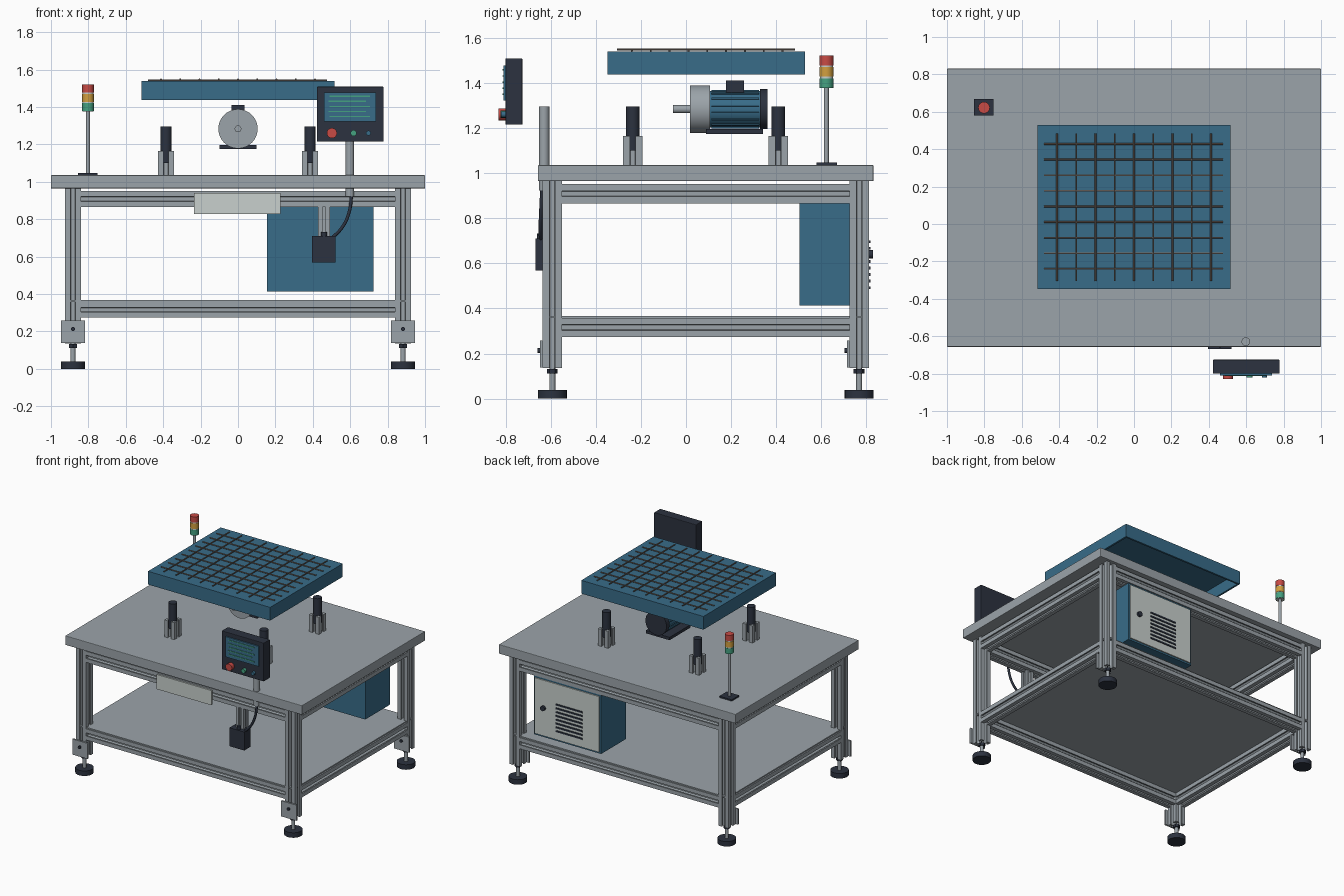
import bpy, bmesh, math
from mathutils import Vector, Matrix

if "Cube" in bpy.data.objects:
    bpy.data.objects.remove(bpy.data.objects["Cube"])


def material(name, r, g, b):
    m = bpy.data.materials.new(name)
    m.diffuse_color = (r, g, b, 1)
    m.use_nodes = True
    m.node_tree.nodes["Principled BSDF"].inputs["Base Color"].default_value = m.diffuse_color
    return m


GREY = material("frame grey", 0.33, 0.37, 0.40)
BLUE = material("machine blue", 0.04, 0.15, 0.25)
DARK = material("dark plastic", 0.025, 0.032, 0.05)
LIGHT = material("light panel grey", 0.58, 0.63, 0.61)
RED = material("red", 0.58, 0.07, 0.06)
AMBER = material("amber", 0.65, 0.35, 0.05)
GREEN = material("green", 0.06, 0.36, 0.22)
WIRE = material("wire brown grey", 0.17, 0.14, 0.12)


def finish(bm, name, mat, smooth=False):
    bmesh.ops.recalc_face_normals(bm, faces=bm.faces)
    me = bpy.data.meshes.new(name)
    bm.to_mesh(me)
    bm.free()
    me.materials.append(mat)
    ob = bpy.data.objects.new(name, me)
    bpy.context.collection.objects.link(ob)
    if smooth:
        bpy.context.view_layer.objects.active = ob
        ob.select_set(True)
        bpy.ops.object.shade_smooth_by_angle(angle=math.radians(35))
        ob.select_set(False)
    return ob


def box(name, mat, x, y, z, bevel=0):
    """Box from (min, max) pairs on each axis."""
    bm = bmesh.new()
    size = [b - a for a, b in (x, y, z)]
    mid = [(a + b) / 2 for a, b in (x, y, z)]
    bmesh.ops.create_cube(bm, size=1, matrix=Matrix.Translation(mid) @ Matrix.Diagonal((*size, 1)))
    ob = finish(bm, name, mat)
    if bevel:
        mod = ob.modifiers.new("edge", "BEVEL")
        mod.width, mod.segments = bevel, 2
    return ob


def rod(name, mat, a, b, r, sides=32):
    """Cylinder between two points."""
    a, b = Vector(a), Vector(b)
    d = b - a
    rot = d.to_track_quat('Z', 'Y').to_matrix().to_4x4()
    bm = bmesh.new()
    bmesh.ops.create_cone(bm, cap_ends=True, segments=sides, radius1=r, radius2=r, depth=d.length,
                          matrix=Matrix.Translation((a + b) / 2) @ rot)
    return finish(bm, name, mat, True)


def extrusion(name, a, b, width=0.085):
    """Square aluminium bar with a T-slot along each side."""
    a, b = Vector(a), Vector(b)
    k = width / 0.085
    side = [(0.0425, 0.0425), (0.0125, 0.0425), (0.0125, 0.0325), (0.022, 0.0325), (0.022, 0.027),
            (0.010, 0.014), (-0.010, 0.014), (-0.022, 0.027), (-0.022, 0.0325), (-0.0125, 0.0325),
            (-0.0125, 0.0425)]
    d = b - a
    u = Vector((0, 1, 0)) if abs(d.x) > 0 else Vector((1, 0, 0))
    v = d.normalized().cross(u)
    bm = bmesh.new()
    verts = []
    for q in range(4):
        c, s = (1, 0, -1, 0)[q], (0, 1, 0, -1)[q]
        for x, y in side:
            verts.append(bm.verts.new(a + u * k * (x * c - y * s) + v * k * (x * s + y * c)))
    face = bm.faces.new(verts)
    ext = bmesh.ops.extrude_face_region(bm, geom=[face], use_keep_orig=True)
    bmesh.ops.translate(bm, vec=d, verts=[g for g in ext["geom"] if isinstance(g, bmesh.types.BMVert)])
    return finish(bm, name, GREY)


# Frame: legs, levelling feet and foot plates
LX, YF, YB = 0.8825, -0.5925, 0.7675
for sx, xn in ((-1, "left"), (1, "right")):
    for y, yn in ((YF, "front"), (YB, "back")):
        x, tag = sx * LX, f"{yn}_{xn}"
        extrusion(f"leg_{tag}", (x, y, 0.135), (x, y, 0.965))
        rod(f"foot_pad_{tag}", DARK, (x, y, 0), (x, y, 0.038), 0.064)
        rod(f"foot_stem_{tag}", GREY, (x, y, 0.038), (x, y, 0.14), 0.013, 16)
        rod(f"foot_nut_{tag}", DARK, (x, y, 0.112), (x, y, 0.132), 0.024, 6)
        box(f"foot_plate_{tag}", GREY, (x - 0.064, x + 0.064), (y - 0.055, y - 0.0425), (0.138, 0.257))
        rod(f"foot_bolt_{tag}", DARK, (x, y - 0.055, 0.213), (x, y - 0.066, 0.213), 0.011, 16)

# Frame rails, upper and lower
for z, zn in ((0.908, "upper"), (0.3155, "lower")):
    for y, yn in ((YF, "front"), (YB, "back")):
        extrusion(f"{zn}_rail_{yn}", (-0.84, y, z), (0.84, y, z))
    for sx, xn in ((-1, "left"), (1, "right")):
        extrusion(f"{zn}_rail_{xn}", (sx * LX, -0.55, z), (sx * LX, 0.725, z))

# Table top and shelf
box("table_top", GREY, (-1, 1), (-0.657, 0.831), (0.964, 1.035), 0.004)
box("lower_shelf", GREY, (-0.915, 0.915), (-0.628, 0.803), (0.357, 0.367))

# Support posts
for x in (-0.385, 0.385):
    for y in (-0.236, 0.409):
        extrusion("post_base", (x, y, 1.035), (x, y, 1.165))
        rod("post_damper", DARK, (x, y, 1.10), (x, y, 1.294), 0.03)

# Vibrating tray, open underneath, with a wire grid on top
X, Y, Z = (-0.517, 0.515), (-0.348, 0.528), (1.437, 1.538)
W = 0.014
box("tray_top", BLUE, X, Y, (Z[1] - W, Z[1]))
box("tray_wall_left", BLUE, (X[0], X[0] + W), Y, (Z[0], Z[1] - W))
box("tray_wall_right", BLUE, (X[1] - W, X[1]), Y, (Z[0], Z[1] - W))
box("tray_wall_front", BLUE, (X[0] + W, X[1] - W), (Y[0], Y[0] + W), (Z[0], Z[1] - W))
box("tray_wall_back", BLUE, (X[0] + W, X[1] - W), (Y[1] - W, Y[1]), (Z[0], Z[1] - W))
for i in range(9):
    y, x = 0.428 - i * 0.0835, -0.412 + i * 0.103
    rod("grid_wire_across", WIRE, (-0.48, y, 1.541), (0.477, y, 1.541), 0.0045, 8)
    rod("grid_wire_along", WIRE, (x, -0.306, 1.548), (x, 0.484, 1.548), 0.0045, 8)

# Motor
MZ = 1.283
rod("motor_shaft", GREY, (0, -0.058, MZ), (0, 0.03, MZ), 0.018)
rod("motor_flange", GREY, (0, 0.018, MZ), (0, 0.107, MZ), 0.105, 48)
rod("motor_body", BLUE, (0, 0.107, MZ), (0, 0.329, MZ), 0.081, 48)
rod("motor_fan_cover", DARK, (0, 0.327, MZ), (0, 0.362, MZ), 0.089, 48)
for i in range(16):
    fin = box("motor_fin", BLUE, (0.07, 0.087), (0.112, 0.324), (-0.003, 0.003))
    fin.data.transform(Matrix.Translation((0, 0, MZ)) @ Matrix.Rotation((i + 0.5) * math.pi / 8, 4, 'Y'))
box("motor_foot", DARK, (-0.10, 0.10), (0.088, 0.342), (1.174, 1.196))
box("motor_terminal_box", DARK, (-0.036, 0.036), (0.177, 0.257), (1.35, 1.409))

# Signal tower
TX, TY = -0.802, 0.622
box("tower_base", DARK, (-0.855, -0.75), (0.579, 0.669), (1.035, 1.046))
rod("tower_pole", GREY, (TX, TY, 1.046), (TX, TY, 1.378), 0.011)
rod("tower_core", LIGHT, (TX, TY, 1.376), (TX, TY, 1.515), 0.029)
for name, mat, z in (("green", GREEN, 1.377), ("amber", AMBER, 1.427), ("red", RED, 1.477)):
    rod(f"tower_lamp_{name}", mat, (TX, TY, z), (TX, TY, z + 0.043), 0.031)

# Operator panel on its pole
rod("panel_pole", GREY, (0.598, -0.629, 0.922), (0.598, -0.629, 1.295), 0.023)
box("panel_case", DARK, (0.422, 0.778), (-0.80, -0.725), (1.214, 1.508), 0.004)
box("panel_screen", BLUE, (0.46, 0.738), (-0.809, -0.80), (1.322, 1.476))
for i in range(5):
    z = 1.457 - i * 0.027
    box("screen_line", GREEN, (0.49 - 0.006 * (i % 2), 0.705 - 0.02 * (i % 2)), (-0.813, -0.809),
        (z - 0.003, z + 0.003))
for name, mat, x, r, out in (("red", RED, 0.502, 0.027, 0.83), ("green", GREEN, 0.618, 0.016, 0.822),
                             ("small", BLUE, 0.697, 0.013, 0.82)):
    rod(f"panel_button_{name}", mat, (x, -0.80, 1.26), (x, -out, 1.26), r)

# Junction box hanging from the front rail, with its cable
extrusion("junction_bracket", (0.46, -0.604, 0.71), (0.46, -0.604, 0.868), 0.062)
box("junction_box", DARK, (0.395, 0.52), (-0.667, -0.592), (0.568, 0.709))
rod("junction_gland", DARK, (0.46, -0.645, 0.705), (0.46, -0.645, 0.732), 0.015, 16)
curve = bpy.data.curves.new("cable", 'CURVE')
curve.dimensions = '3D'
curve.bevel_depth, curve.bevel_resolution, curve.use_fill_caps = 0.009, 2, True
path = [(0.607, -0.638, 0.925), (0.595, -0.642, 0.84), (0.56, -0.645, 0.76), (0.505, -0.643, 0.70)]
sp = curve.splines.new('BEZIER')
sp.bezier_points.add(len(path) - 1)
for p, co in zip(sp.bezier_points, path):
    p.co = co
    p.handle_left_type = p.handle_right_type = 'AUTO'
curve.materials.append(DARK)
bpy.context.collection.objects.link(bpy.data.objects.new("cable", curve))

# Light cover plate on the front rail
box("front_cover_plate", LIGHT, (-0.235, 0.228), (-0.647, -0.632), (0.828, 0.94))

# Electrical cabinet with a vented door at the back
box("cabinet", BLUE, (0.155, 0.724), (0.502, 0.803), (0.413, 0.864))
box("cabinet_door", LIGHT, (0.168, 0.711), (0.803, 0.812), (0.426, 0.851))
rod("cabinet_lock", DARK, (0.635, 0.812, 0.64), (0.635, 0.828, 0.64), 0.019)
for i in range(8):
    z = 0.695 - i * 0.029
    box("cabinet_vent", DARK, (0.305, 0.53), (0.812, 0.817), (z - 0.006, z + 0.006))
